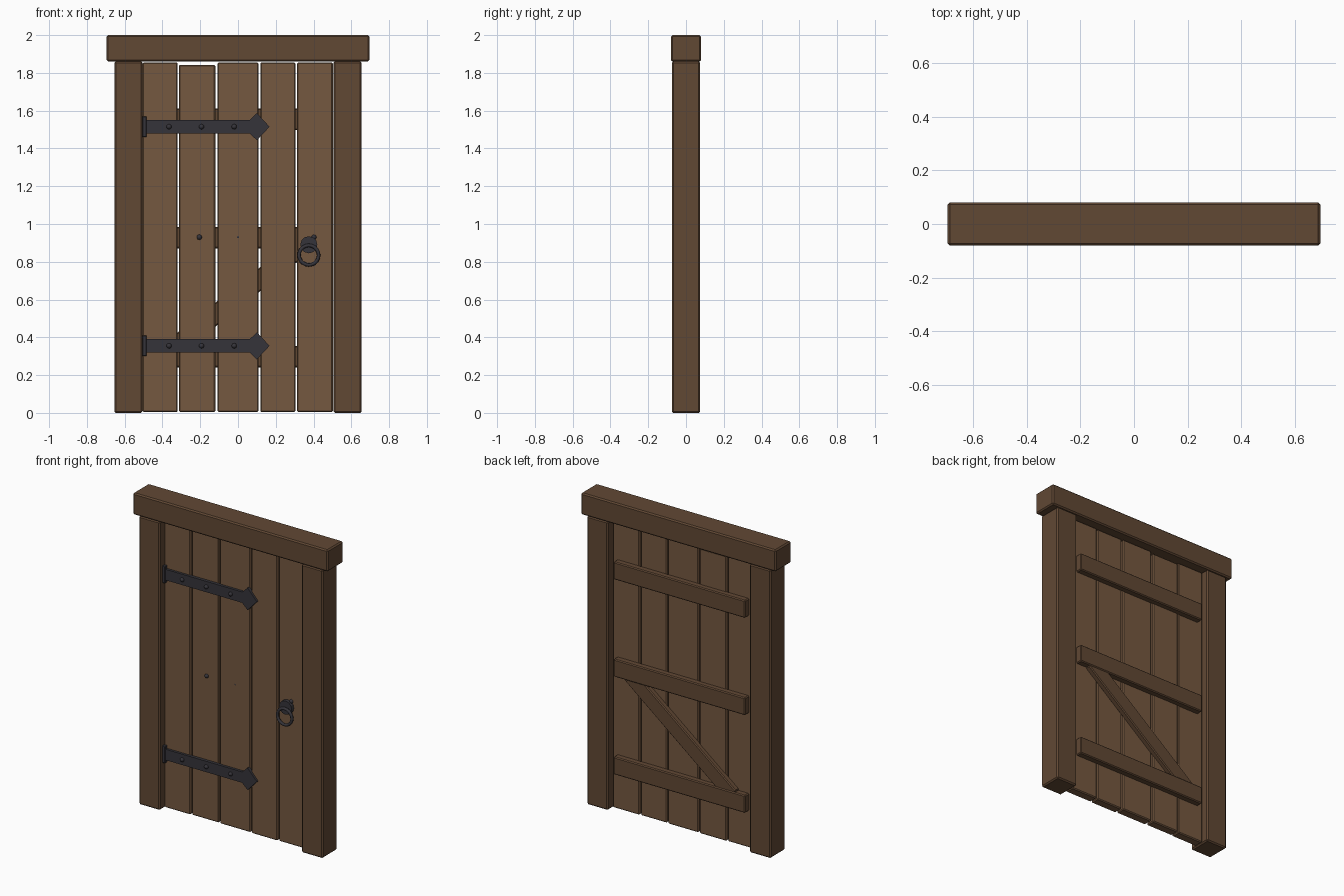
import bpy, bmesh, math
from mathutils import Matrix

if "Cube" in bpy.data.objects:
    bpy.data.objects.remove(bpy.data.objects["Cube"])


def material(name, rgb):
    m = bpy.data.materials.new(name)
    m.diffuse_color = (*rgb, 1)
    m.use_nodes = True
    m.node_tree.nodes["Principled BSDF"].inputs["Base Color"].default_value = m.diffuse_color
    return m


FRAME = material("dark_wood", (0.12, 0.065, 0.034))
PLANK = material("plank_wood", (0.178, 0.098, 0.051))
IRON = material("iron", (0.036, 0.034, 0.042))


def finish(name, bm, mat, bevel=0.0, smooth=False):
    bmesh.ops.recalc_face_normals(bm, faces=bm.faces)
    me = bpy.data.meshes.new(name)
    bm.to_mesh(me)
    bm.free()
    me.materials.append(mat)
    ob = bpy.data.objects.new(name, me)
    bpy.context.collection.objects.link(ob)
    if bevel:
        b = ob.modifiers.new("Bevel", 'BEVEL')
        b.width, b.segments = bevel, 1
    if smooth:
        for p in me.polygons:
            p.use_smooth = True
    return ob


def box(name, x, y, z, mat, bevel=0.006, tilt=0.0):
    """Box from (min, max) ranges, optionally tilted about y."""
    bm = bmesh.new()
    bmesh.ops.create_cube(bm, size=1)
    bmesh.ops.scale(bm, vec=(x[1] - x[0], y[1] - y[0], z[1] - z[0]), verts=bm.verts)
    ob = finish(name, bm, mat, bevel)
    ob.location = [(r[0] + r[1]) / 2 for r in (x, y, z)]
    ob.rotation_euler.y = tilt
    return ob


def extrude_profile(name, pts, y0, y1, mat, bevel=0.0):
    """Outline in the xz plane, pulled from y0 to y1."""
    bm = bmesh.new()
    face = bm.faces.new([bm.verts.new((x, y0, z)) for x, z in pts])
    ext = bmesh.ops.extrude_face_region(bm, geom=[face])
    new = [v for v in ext["geom"] if isinstance(v, bmesh.types.BMVert)]
    bmesh.ops.translate(bm, vec=(0, y1 - y0, 0), verts=new)
    return finish(name, bm, mat, bevel)


def rivet(name, x, y, z, r):
    bm = bmesh.new()
    bmesh.ops.create_uvsphere(bm, u_segments=10, v_segments=6, radius=r)
    bmesh.ops.rotate(bm, matrix=Matrix.Rotation(math.pi / 2, 3, 'X'), verts=bm.verts)
    finish(name, bm, IRON, smooth=True).location = (x, y, z)


# Frame
for side, s in (("left", -1), ("right", 1)):
    box(f"{side}_post", sorted((s * 0.505, s * 0.655)), (-0.075, 0.075), (0, 1.86), FRAME, 0.008)
box("lintel", (-0.695, 0.695), (-0.08, 0.08), (1.86, 2.0), FRAME, 0.008)

# Door planks: left, right, top, depth offset
planks = [(-0.505, -0.319, 1.855, 0), (-0.312, -0.120, 1.843, 0.004), (-0.109, 0.109, 1.855, 0.001),
          (0.118, 0.304, 1.855, -0.003), (0.312, 0.502, 1.855, 0)]
for i, (a, b, top, dy) in enumerate(planks):
    box(f"plank_{i + 1}", (a, b), (-0.03 + dy, 0.03 + dy), (0.005, top), PLANK)

# Back battens and diagonal brace
for name, z in (("lower", 0.298), ("middle", 0.928), ("upper", 1.555)):
    box(f"{name}_batten", (-0.47, 0.47), (0.025, 0.07), (z - 0.057, z + 0.057), FRAME)
box("brace", (-0.47, 0.47), (0.025, 0.064), (0.565, 0.665), FRAME, tilt=-math.radians(38.3))

# Strap hinges with arrow tips
for name, z in (("lower", 0.355), ("upper", 1.515)):
    half = [(-0.49, 0.035), (0.062, 0.035), (0.1, 0.072)]
    pts = [(x, z + h) for x, h in half] + [(0.167, z)] + [(x, z - h) for x, h in reversed(half)]
    extrude_profile(f"{name}_hinge_strap", pts, -0.046, -0.025, IRON)
    box(f"{name}_hinge_knuckle", (-0.506, -0.484), (-0.052, -0.025), (z - 0.055, z + 0.055), IRON, 0.003)
    for i, x in enumerate((-0.365, -0.193, -0.02)):
        rivet(f"{name}_hinge_rivet_{i + 1}", x, -0.046, z, 0.014)

# Nails along the middle batten
rivet("nail_1", -0.205, -0.026, 0.93, 0.014)
rivet("nail_2", 0.0, -0.018, 0.93, 0.0125)
rivet("nail_3", 0.402, -0.028, 0.93, 0.014)

# Pull ring: back plate and ring
bm = bmesh.new()
bmesh.ops.create_cone(bm, cap_ends=True, segments=12, radius1=0.045, radius2=0.045, depth=0.03)
bmesh.ops.rotate(bm, matrix=Matrix.Rotation(math.pi / 2, 3, 'X'), verts=bm.verts)
finish("handle_plate", bm, IRON).location = (0.375, -0.038, 0.89)

bpy.ops.mesh.primitive_torus_add(major_segments=20, minor_segments=8, major_radius=0.052,
                                 minor_radius=0.0095, location=(0.375, -0.06, 0.835),
                                 rotation=(math.pi / 2, 0, 0))
ring = bpy.context.object
ring.name = "pull_ring"
ring.data.materials.append(IRON)
bpy.ops.object.shade_smooth()
